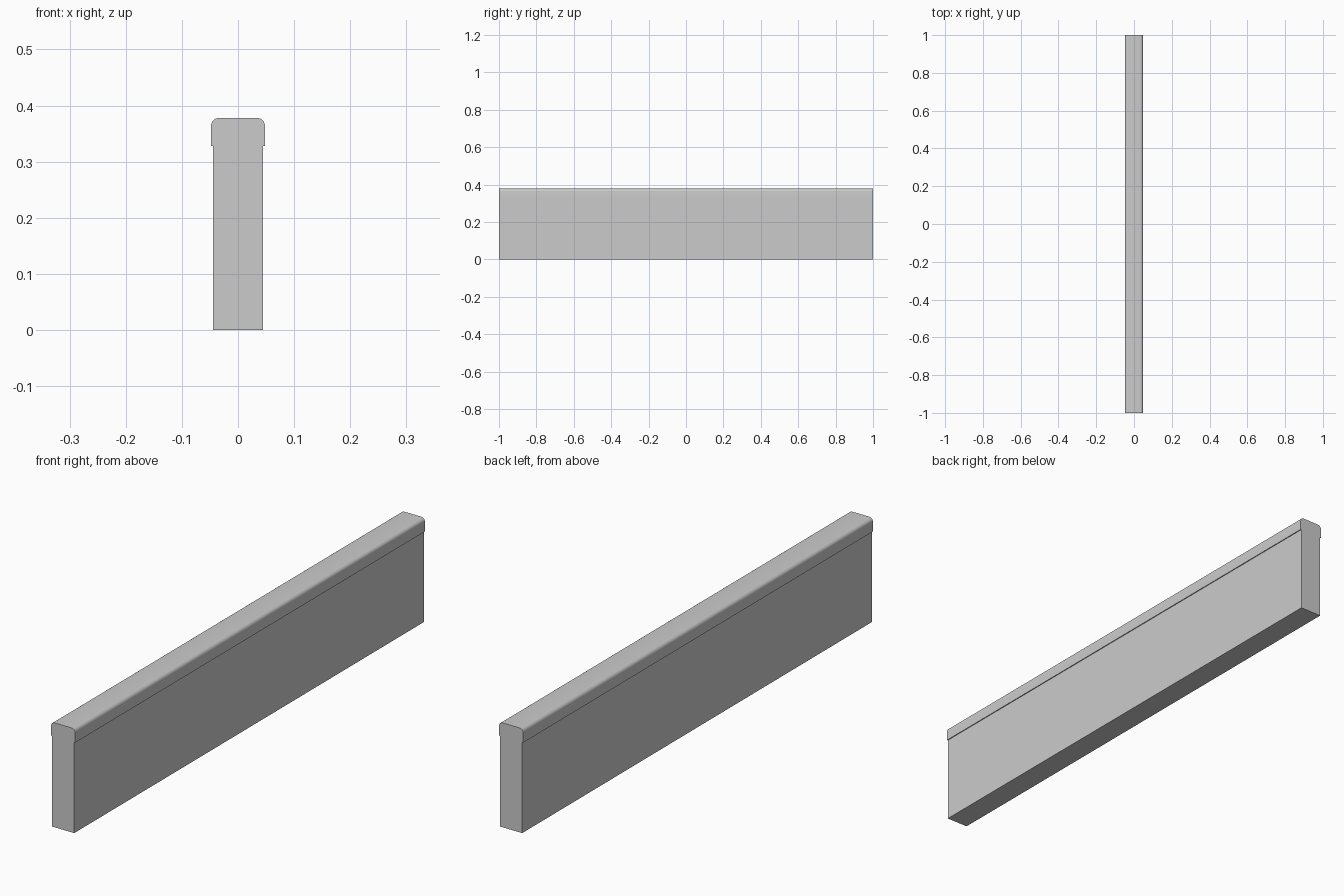
import bpy, bmesh, math

if "Cube" in bpy.data.objects:
    bpy.data.objects.remove(bpy.data.objects["Cube"])

BODY_X, CAP_X = 0.0445, 0.048
CAP_Z, TOP_Z = 0.328, 0.378
R, SEGS, LENGTH = 0.014, 6, 2.0

# Right half of the cross-section: straight wall, small ledge, rounded cap corner
half = [(BODY_X, 0), (BODY_X, CAP_Z), (CAP_X, CAP_Z)]
for i in range(SEGS + 1):
    a = math.pi / 2 * i / SEGS
    half.append((CAP_X - R + R * math.cos(a), TOP_Z - R + R * math.sin(a)))
profile = half + [(-x, z) for x, z in reversed(half)]

# Extrude the profile along y
bm = bmesh.new()
face = bm.faces.new([bm.verts.new((x, -LENGTH / 2, z)) for x, z in profile])
ext = bmesh.ops.extrude_face_region(bm, geom=[face], use_keep_orig=True)
verts = [g for g in ext["geom"] if isinstance(g, bmesh.types.BMVert)]
bmesh.ops.translate(bm, verts=verts, vec=(0, LENGTH, 0))
bmesh.ops.recalc_face_normals(bm, faces=bm.faces)

mesh = bpy.data.meshes.new("capped_wall_panel")
bm.to_mesh(mesh)
bm.free()
obj = bpy.data.objects.new("capped_wall_panel", mesh)
bpy.context.collection.objects.link(obj)

# Smooth the rounded cap, keep the other edges sharp
bpy.context.view_layer.objects.active = obj
obj.select_set(True)
bpy.ops.object.shade_smooth_by_angle(angle=math.radians(30))
